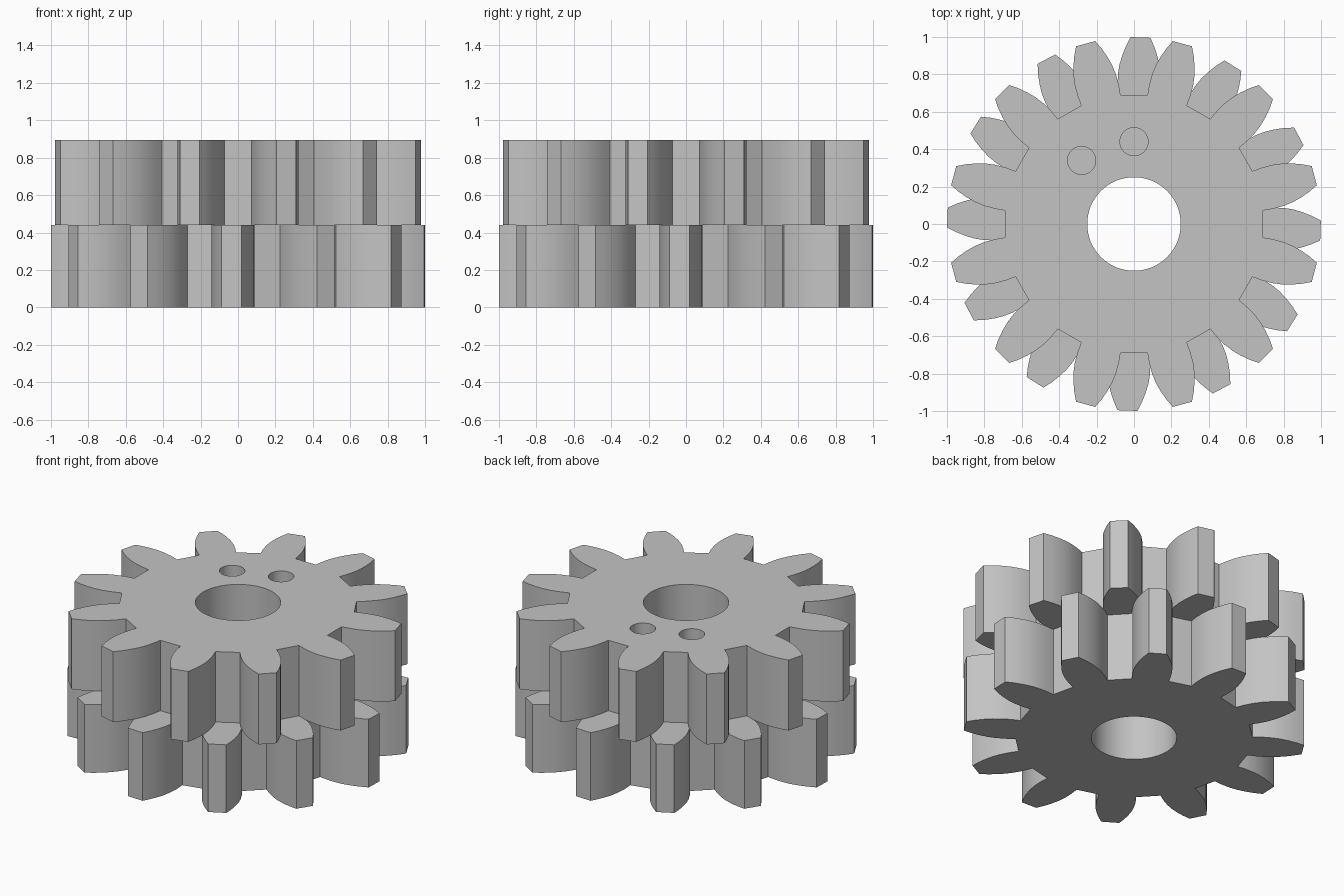
import bpy
import bmesh
from math import cos, sin, pi, radians

cube = bpy.data.objects.get("Cube")
if cube:
    bpy.data.objects.remove(cube, do_unlink=True)

TEETH = 12
# One tooth flank: (distance along the tooth axis, half width)
FLANK = [(.685, .109), (.74, .114), (.80, .1135), (.85, .107),
         (.90, .094), (.95, .076), (.998, .053)]

grey = bpy.data.materials.new("plain grey")
grey.use_nodes = True
grey.diffuse_color = (.55, .55, .55, 1)
grey.node_tree.nodes["Principled BSDF"].inputs["Base Color"].default_value = grey.diffuse_color


def gear_outline(phase):
    """Walk round the gear, out along one flank and back along the other."""
    tooth = [(u, -w) for u, w in FLANK] + [(u, w) for u, w in reversed(FLANK)]
    points = []
    for i in range(TEETH):
        a = radians(phase) + 2 * pi * i / TEETH
        points += [(u * cos(a) - w * sin(a), u * sin(a) + w * cos(a)) for u, w in tooth]
    return points


def circle(x, y, r, sides=64):
    return [(x + r * cos(2 * pi * i / sides), y + r * sin(2 * pi * i / sides))
            for i in range(sides)]


def make_gear(name, z0, z1, phase, holes):
    # Filled flat profile with holes, extruded to thickness
    curve = bpy.data.curves.new(name + "_profile", 'CURVE')
    curve.dimensions = '2D'
    curve.fill_mode = 'BOTH'
    curve.extrude = (z1 - z0) / 2
    for loop in [gear_outline(phase)] + [circle(*h) for h in holes]:
        spline = curve.splines.new('POLY')
        spline.points.add(len(loop) - 1)
        for point, (x, y) in zip(spline.points, loop):
            point.co = (x, y, 0, 1)
        spline.use_cyclic_u = True
    helper = bpy.data.objects.new(name + "_profile", curve)
    bpy.context.collection.objects.link(helper)
    bpy.context.view_layer.update()
    graph = bpy.context.evaluated_depsgraph_get()
    mesh = bpy.data.meshes.new_from_object(helper.evaluated_get(graph))
    bpy.data.objects.remove(helper, do_unlink=True)
    bpy.data.curves.remove(curve)

    # Weld caps to the walls and point every face outwards
    bm = bmesh.new()
    bm.from_mesh(mesh)
    bmesh.ops.remove_doubles(bm, verts=bm.verts, dist=.0001)
    bmesh.ops.recalc_face_normals(bm, faces=bm.faces)
    bm.to_mesh(mesh)
    bm.free()

    mesh.name = name
    mesh.materials.clear()
    mesh.materials.append(grey)
    mesh.shade_smooth()
    mesh.set_sharp_from_angle(angle=radians(30))
    gear = bpy.data.objects.new(name, mesh)
    gear.location.z = (z0 + z1) / 2
    bpy.context.collection.objects.link(gear)


bore = (0, 0, .25)
pin_holes = [(0, .44, .075), (-.28, .34, .075)]

# Lower gear closes the bottom of the pin holes in the upper gear
make_gear("lower_gear", 0, .44, -2, [bore])
make_gear("upper_gear", .44, .895, 15, [bore] + pin_holes)
